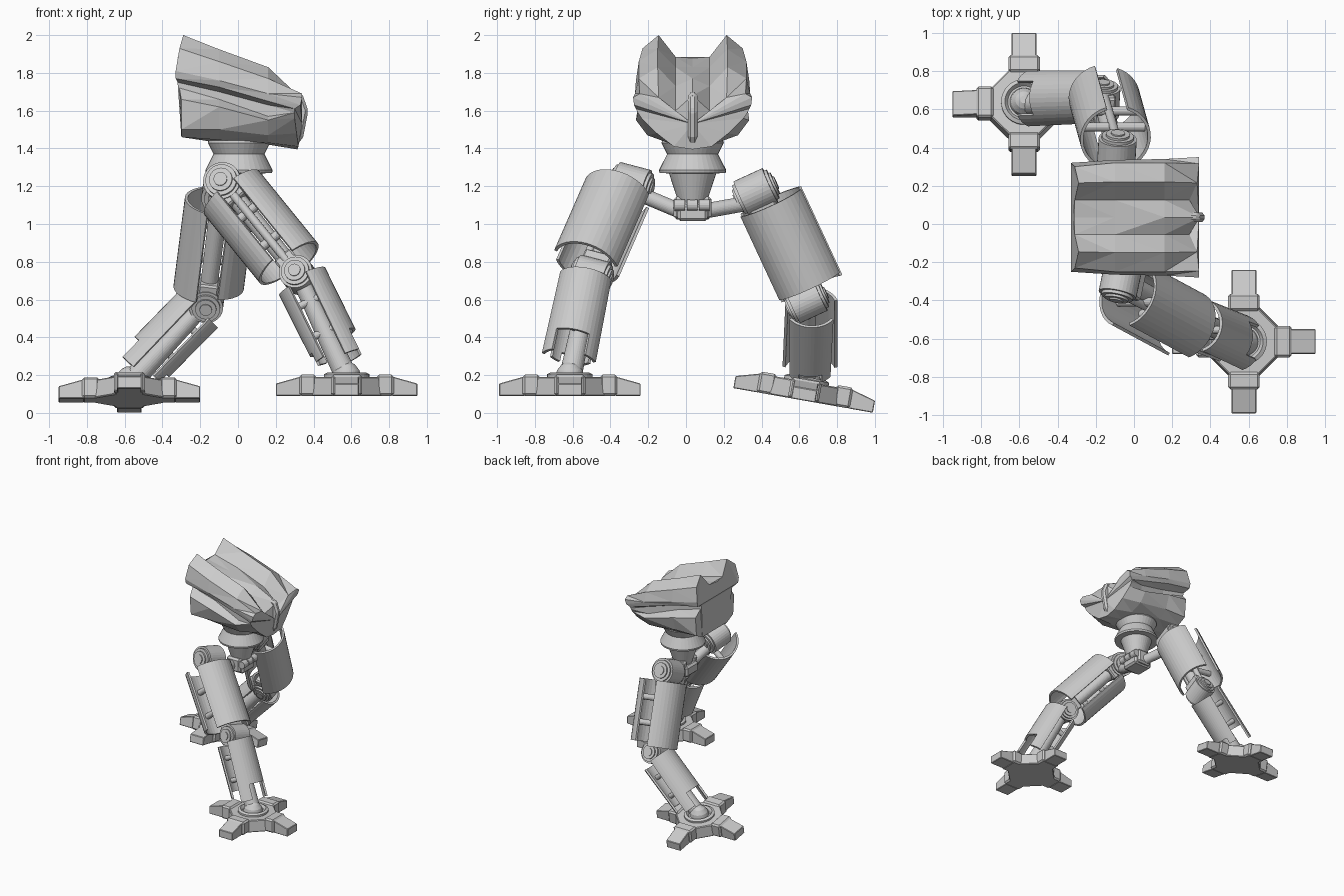
import bpy, bmesh, math
from mathutils import Vector as V, Matrix

if "Cube" in bpy.data.objects:
    bpy.data.objects.remove(bpy.data.objects["Cube"])

smooth = []


def finish(name, bm, soft=True, bevel=0, thick=0):
    bmesh.ops.recalc_face_normals(bm, faces=bm.faces)
    me = bpy.data.meshes.new(name)
    bm.to_mesh(me)
    bm.free()
    ob = bpy.data.objects.new(name, me)
    bpy.context.collection.objects.link(ob)
    if thick:
        m = ob.modifiers.new("thickness", 'SOLIDIFY')
        m.thickness, m.offset = thick, 0
    if bevel:
        m = ob.modifiers.new("bevel", 'BEVEL')
        m.width, m.segments = bevel, 1
    if soft:
        smooth.append(ob)
    return ob


def tube(name, p, q, r1, r2=None, n=32):
    p, q = V(p), V(q)
    bm = bmesh.new()
    mat = Matrix.Translation((p + q) / 2) @ (q - p).to_track_quat('Z', 'Y').to_matrix().to_4x4()
    bmesh.ops.create_cone(bm, cap_ends=True, segments=n, radius1=r1,
                          radius2=r1 if r2 is None else r2, depth=(q - p).length, matrix=mat)
    return finish(name, bm)


def frame(o, x, y, z):
    return Matrix.Translation(o) @ Matrix((x, y, z)).transposed().to_4x4()


def box(name, mat, size, bevel=0.01):
    bm = bmesh.new()
    bmesh.ops.create_cube(bm, size=1, matrix=mat @ Matrix.Diagonal((*size, 1)))
    return finish(name, bm, False, bevel)


def lathe(name, prof, mat, n=36):
    bm = bmesh.new()
    rings = [[bm.verts.new(mat @ V((r * math.cos(2 * math.pi * i / n), r * math.sin(2 * math.pi * i / n), z)))
              for i in range(n)] for r, z in prof]
    for a, b in zip(rings, rings[1:]):
        for i in range(n):
            bm.faces.new((a[i], a[(i + 1) % n], b[(i + 1) % n], b[i]))
    bm.faces.new(rings[0])
    bm.faces.new(rings[-1])
    return finish(name, bm)


def prism(name, prof, width, mat, bevel=0.006):
    # side profile in x,z extruded across y
    bm = bmesh.new()
    a, b = [[bm.verts.new(mat @ V((x, s * width / 2, z))) for x, z in prof] for s in (-1, 1)]
    k = len(prof)
    for i in range(k):
        bm.faces.new((a[i], a[(i + 1) % k], b[(i + 1) % k], b[i]))
    bm.faces.new(a)
    bm.faces.new(b)
    return finish(name, bm, False, bevel)


def shell(name, o, d, f, n, r0, r1, t0, t1, half, notch=None):
    # curved armour plate around axis d, centred on direction f
    seg, rows = 16, 8
    bm = bmesh.new()
    g = []
    for j in range(rows + 1):
        t = t0 + (t1 - t0) * j / rows
        r = r0 + (r1 - r0) * j / rows
        g.append([bm.verts.new(o + d * t + (f * math.cos(a) + n * math.sin(a)) * r)
                  for a in [math.radians(half) * (2 * i / seg - 1) for i in range(seg + 1)]])
    for j in range(rows):
        for i in range(seg):
            if notch and j >= notch and 4 <= i < seg - 4:
                continue
            bm.faces.new((g[j][i], g[j][i + 1], g[j + 1][i + 1], g[j + 1][i]))
    loose = [v for v in bm.verts if not v.link_faces]
    bmesh.ops.delete(bm, geom=loose, context='VERTS')
    return finish(name, bm, True, 0, 0.016)


def joint(name, c, n, r, l):
    tube(name + "_drum", c - n * l * .42, c + n * l * .42, r)
    tube(name + "_ring", c - n * l * .5, c + n * l * .5, r * .84)
    tube(name + "_cap", c - n * l * .56, c + n * l * .56, r * .62)
    tube(name + "_pin", c - n * l * .6, c + n * l * .6, r * .36)


def foot(name, mat):
    # octagonal hub with four toes
    oct_m = mat @ Matrix.Translation((0, 0, .05)) @ Matrix.Rotation(math.pi / 8, 4, 'Z')
    bm = bmesh.new()
    bmesh.ops.create_cone(bm, cap_ends=True, segments=8, radius1=.2, radius2=.19, depth=.1, matrix=oct_m)
    finish(name + "_hub", bm, False, .006)
    for k in range(4):
        m = mat @ Matrix.Rotation(k * math.pi / 2, 4, 'Z')
        prism(name + "_toe_block", [(.16, 0), (.25, 0), (.25, .112), (.16, .112)], .165, m, .012)
        prism(name + "_toe", [(.24, 0), (.375, 0), (.375, .065), (.24, .103)], .13, m, .004)
    lathe(name + "_ankle_socket", [(.12, .09), (.12, .115), (.1, .125), (.085, .105), (.075, .105),
                                   (.068, .135), (.045, .165), (.02, .18)], mat)


def leg(name, side, hip, knee, ankle, foot_mat):
    hip, knee, ankle = V(hip), V(knee), V(ankle)
    out = V((0, side, 0))
    d = (knee - hip).normalized()
    n = (out - d * out.dot(d)).normalized()
    f = n.cross(d) if n.cross(d).x * -side > 0 else -n.cross(d)
    # thigh
    joint(name + "_hip", hip, n, .1, .2)
    box(name + "_hip_bracket", frame(hip + d * .06, f, n, d), (.12, .15, .14))
    tube(name + "_thigh_bone", hip, knee, .05, .045)
    tube(name + "_thigh_piston", hip + d * .1 + n * .07, knee - d * .05 + n * .06, .022)
    o = hip + n * .05
    shell(name + "_thigh_front_armour", o, d, f, n, .178, .178, .08, .6, 72)
    shell(name + "_thigh_back_armour", o, d, -f, n, .178, .178, .08, .57, 72)
    for t in (.22, .42):
        tube(name + "_thigh_strut", o + d * t - f * .175, o + d * t + f * .175, .024, n=16)
    # shin
    joint(name + "_knee", knee, n, .09, .19)
    box(name + "_knee_bracket", frame(knee - d * .06, f, n, d), (.11, .15, .13))
    e = (ankle - knee).normalized()
    m = (out - e * out.dot(e)).normalized()
    g = m.cross(e) if m.cross(e).x * -side > 0 else -m.cross(e)
    tube(name + "_shin_bone", knee, ankle, .045, .06)
    q = knee + m * .025
    shell(name + "_shin_front_armour", q, e, g, m, .137, .145, .03, .52, 72, 6)
    shell(name + "_shin_back_armour", q, e, -g, m, .13, .12, .06, .48, 58, 7)
    for t in (.16, .34):
        tube(name + "_shin_strut", q + e * t - g * .128, q + e * t + g * .14, .02, n=16)
    foot(name + "_foot", foot_mat)
    # arm from pelvis to hip
    tube(name + "_pelvis_arm", (-.02, .035 + side * .07, 1.07), hip - n * .05 - V((0, 0, .04)), .04)


leg("front_leg", -1, (-.07, -.29, 1.21), (.32, -.5, .73), (.57, -.61, .2),
    Matrix.Translation((.575, -.615, .09)))
leg("back_leg", 1, (-.09, .37, 1.17), (-.165, .64, .59), (-.57, .63, .16),
    Matrix.Translation((-.575, .62, .066)) @ Matrix.Rotation(math.radians(-10), 4, 'X'))

# waist collar and pelvis
lathe("waist_collar", [(.15, 1.48), (.165, 1.43), (.135, 1.37), (.178, 1.285), (.175, 1.27), (.125, 1.268),
                       (.07, 1.1)], Matrix.Translation((.005, .035, 0)))
box("pelvis_block", Matrix.Translation((-.005, .035, 1.06)), (.17, .16, .09), .015)
for s in (-1, 1):
    box("pelvis_clamp", Matrix.Translation((-.005, .035 + s * .07, 1.085)), (.13, .06, .12), .015)
for s in (-1, 0, 1):
    tube("pelvis_hinge", (.075, .005 + s * .065, 1.1), (.075, .06 + s * .065, 1.1), .03, n=16)

# faceted body: half cross-sections lofted from the back to the nose and mirrored in y
sections = [
    [(0, 1.88), (.09, 1.885), (.18, 2.0), (.265, 1.93), (.285, 1.81), (.275, 1.77), (.21, 1.75), (.21, 1.72),
     (.265, 1.66), (.25, 1.5), (.17, 1.46), (0, 1.46)],
    [(0, 1.83), (.09, 1.83), (.185, 1.925), (.285, 1.86), (.3, 1.76), (.285, 1.725), (.21, 1.70), (.21, 1.66),
     (.29, 1.62), (.25, 1.5), (.17, 1.445), (0, 1.43)],
    [(0, 1.77), (.09, 1.73), (.185, 1.83), (.285, 1.77), (.305, 1.69), (.295, 1.65), (.25, 1.63), (.25, 1.57),
     (.3, 1.55), (.24, 1.47), (.13, 1.43), (0, 1.42)],
    [(0, 1.68), (.09, 1.6), (.18, 1.67), (.28, 1.69), (.315, 1.67), (.31, 1.63), (.3, 1.61), (.29, 1.59),
     (.27, 1.56), (.19, 1.48), (.1, 1.41), (0, 1.395)]]
stations = [-.31, -.1, .16, .33]
back_dx = [-.01, 0, .02, 0, -.02, -.02, -.01, 0, .01, .01, .01, .01]
nose_dx = [.015, -.04, 0, .01, .01, 0, -.03, -.03, -.03, -.02, -.01, -.015]
bm = bmesh.new()
rings = []
for s, (x, sec) in enumerate(zip(stations, sections)):
    dx = back_dx if s == 0 else nose_dx if s == 3 else [0] * 12
    half = [(x + a, y, z) for a, (y, z) in zip(dx, sec)]
    loop = half + [(px, -y, z) for px, y, z in half[-2:0:-1]]
    rings.append([bm.verts.new((px, y + .035, z)) for px, y, z in loop])
k = len(rings[0])
for a, b in zip(rings, rings[1:]):
    for i in range(k):
        bm.faces.new((a[i], a[(i + 1) % k], b[(i + 1) % k], b[i]))
bm.faces.new(rings[0])
tip = bm.verts.new((.34, .035, 1.53))
for i in range(k):
    bm.faces.new((rings[-1][i], rings[-1][(i + 1) % k], tip))
bmesh.ops.triangulate(bm, faces=bm.faces)
finish("body_hull", bm, False)

# nose beak and back panel rim
prism("nose_beak", [(.2, 1.72), (.34, 1.69), (.372, 1.6), (.345, 1.46), (.3, 1.4), (.2, 1.42)], .05,
      Matrix.Translation((0, .035, 0)), .015)

for ob in bpy.context.view_layer.objects:
    ob.select_set(ob in smooth)
bpy.context.view_layer.objects.active = smooth[0]
bpy.ops.object.shade_smooth_by_angle(angle=math.radians(35))
